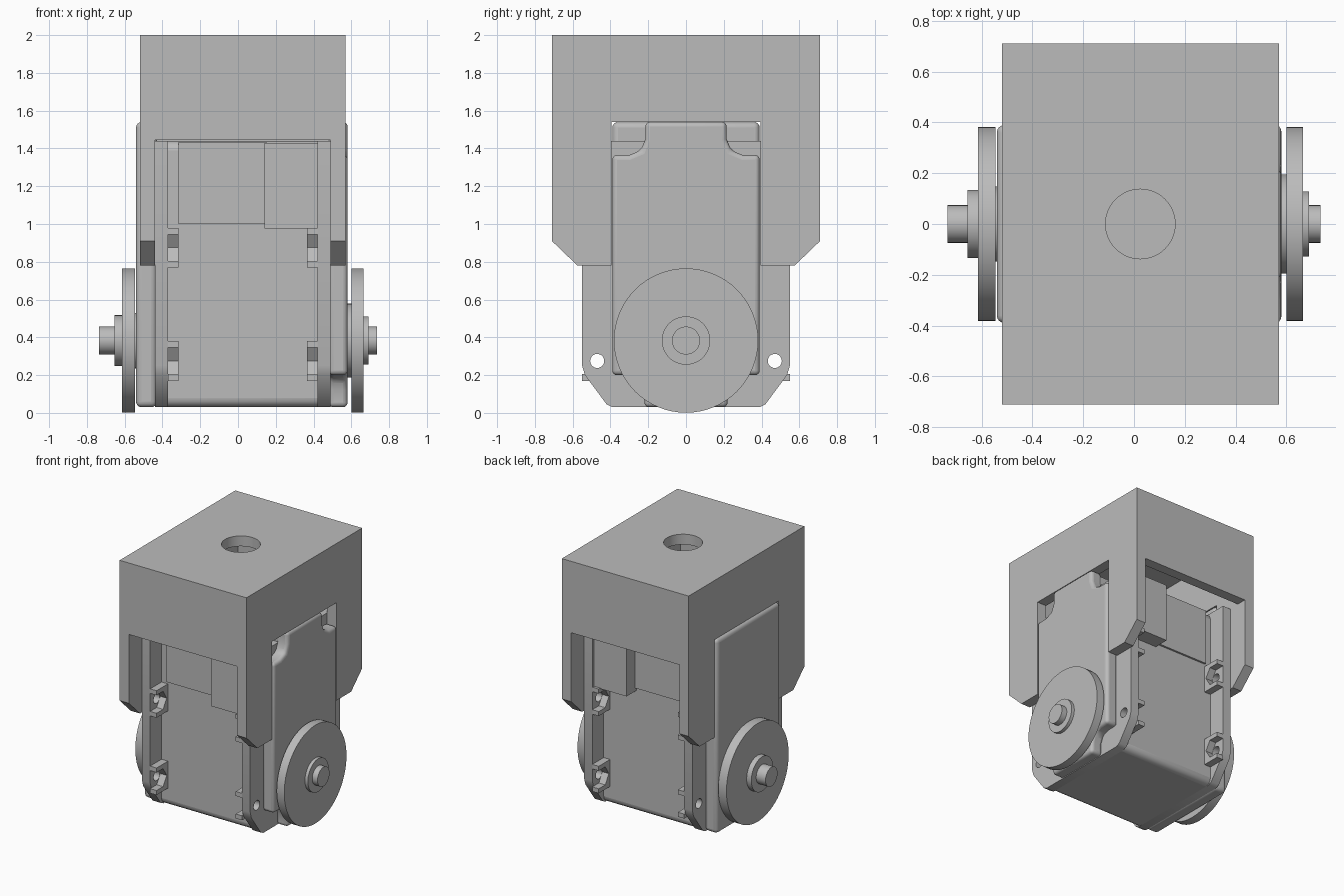
import bpy
import bmesh
from math import radians
from mathutils import Matrix

old = bpy.data.objects.get("Cube")
if old:
    bpy.data.objects.remove(old)

grey = bpy.data.materials.new("plain grey")
grey.use_nodes = True
grey.diffuse_color = (0.5, 0.5, 0.5, 1)
grey.node_tree.nodes["Principled BSDF"].inputs["Base Color"].default_value = (0.5, 0.5, 0.5, 1)


def finish(name, bm):
    bmesh.ops.recalc_face_normals(bm, faces=bm.faces[:])
    mesh = bpy.data.meshes.new(name)
    bm.to_mesh(mesh)
    bm.free()
    mesh.materials.append(grey)
    ob = bpy.data.objects.new(name, mesh)
    bpy.context.collection.objects.link(ob)
    return ob


def prism(name, x0, x1, profile):
    """Extrude a (y, z) outline from x0 to x1."""
    bm = bmesh.new()
    face = bm.faces.new([bm.verts.new((x0, y, z)) for y, z in profile])
    out = bmesh.ops.extrude_face_region(bm, geom=[face])
    verts = [v for v in out["geom"] if isinstance(v, bmesh.types.BMVert)]
    bmesh.ops.translate(bm, verts=verts, vec=(x1 - x0, 0, 0))
    return finish(name, bm)


def box(name, x0, x1, y0, y1, z0, z1):
    return prism(name, x0, x1, [(y0, z0), (y1, z0), (y1, z1), (y0, z1)])


def cylinder(name, centre, radius, depth, axis="X"):
    bm = bmesh.new()
    turn = Matrix.Rotation(radians(90), 4, "Y") if axis == "X" else Matrix.Identity(4)
    bmesh.ops.create_cone(bm, cap_ends=True, segments=64, radius1=radius, radius2=radius,
                          depth=depth, matrix=Matrix.Translation(centre) @ turn)
    return finish(name, bm)


def activate(ob):
    bpy.ops.object.select_all(action="DESELECT")
    ob.select_set(True)
    bpy.context.view_layer.objects.active = ob


def cut(ob, cutter):
    mod = ob.modifiers.new("cut", "BOOLEAN")
    mod.operation = "DIFFERENCE"
    mod.solver = "EXACT"
    mod.object = cutter
    activate(ob)
    bpy.ops.object.modifier_apply(modifier=mod.name)
    bpy.data.objects.remove(cutter)


def bevel(ob, width):
    mod = ob.modifiers.new("rounding", "BEVEL")
    mod.width = width
    mod.segments = 4
    mod.limit_method = "ANGLE"
    mod.angle_limit = radians(40)


def smooth(ob):
    activate(ob)
    bpy.ops.object.shade_smooth_by_angle(angle=radians(35))


def mirrored(half):
    """Complete a right-hand (y, z) outline with its reflection."""
    return half + [(-y, z) for y, z in reversed(half)]


# Hollow cover with four corner legs
cover = prism("cover", -0.52, 0.57, mirrored([(0.575, 0.78), (0.71, 0.91), (0.71, 2.0)]))
cut(cover, box("front_opening_cutter", -0.44, 0.49, -1, 1, 0.5, 1.445))
cut(cover, box("interior_cutter", -0.44, 0.49, -0.63, 0.63, 0.5, 1.92))
cut(cover, box("side_window_cutter", -1, 1, -0.395, 0.395, 0.5, 1.54))
cut(cover, cylinder("top_hole_cutter", (0.025, 0, 1.95), 0.137, 0.4, "Z"))
smooth(cover)

# Motor housing
housing = box("housing", -0.42, 0.47, -0.41, 0.41, 0.03, 1.44)
bevel(housing, 0.05)
smooth(housing)
box("housing_top", -0.44, 0.49, -0.2, 0.2, 1.4, 1.52)
box("housing_panel", -0.315, 0.15, -0.425, 0.425, 1.0, 1.435)
box("connector_block", 0.14, 0.42, -0.53, 0.53, 0.975, 1.43)

# Side plates: a plain one, and a stepped one
plain = box("plain_side_plate", -0.54, -0.43, -0.39, 0.39, 0.03, 1.54)
stepped = prism("stepped_side_plate", 0.48, 0.58, mirrored([
    (0.22, 0.03), (0.22, 0.12), (0.245, 0.18), (0.3, 0.2), (0.39, 0.2),
    (0.39, 1.365), (0.3, 1.365), (0.24, 1.39), (0.215, 1.45), (0.215, 1.54)]))
for plate, width in ((plain, 0.03), (stepped, 0.025)):
    bevel(plate, width)
    smooth(plate)

# Mounting flanges with screw holes and nut pockets
flange_outline = mirrored([(0.39, 0.03), (0.42, 0.045), (0.535, 0.2), (0.55, 0.25), (0.55, 1.44)])
screw_heights = (0.275, 0.875)
for side, x0, x1, inner in (("right", -0.44, -0.37, -0.315), ("left", 0.42, 0.49, 0.365)):
    flange = prism(side + "_flange", x0, x1, flange_outline)
    for z in screw_heights:
        for s in (-1, 1):
            cut(flange, cylinder("screw_hole_cutter", ((x0 + x1) / 2, 0.47 * s, z), 0.037, 0.3))
            pocket = [(0.4, 0.105), (0.55, 0.105), (0.55, 0.07), (0.47, 0.07), (0.425, 0),
                      (0.47, -0.07), (0.55, -0.07), (0.55, -0.105), (0.4, -0.105)]
            end = "back" if s > 0 else "front"
            level = "lower" if z < 0.5 else "upper"
            prism("_".join((side, end, level, "nut_pocket")), x1 if side == "right" else inner,
                  inner if side == "right" else x0, [(y * s, z + h) for y, h in pocket])
    smooth(flange)

# Output and idler wheels
wheels = {
    "left": (("spacer", 0.57, 0.605, 0.195), ("disc", 0.6, 0.665, 0.382),
             ("hub", 0.66, 0.69, 0.128), ("shaft", 0.68, 0.735, 0.074)),
    "right": (("spacer", -0.55, -0.53, 0.147), ("disc", -0.615, -0.545, 0.382),
              ("hub", -0.655, -0.61, 0.134), ("shaft", -0.735, -0.65, 0.074)),
}
for side, parts in wheels.items():
    for part, x0, x1, radius in parts:
        smooth(cylinder(side + "_wheel_" + part, ((x0 + x1) / 2, 0, 0.383), radius, x1 - x0))
